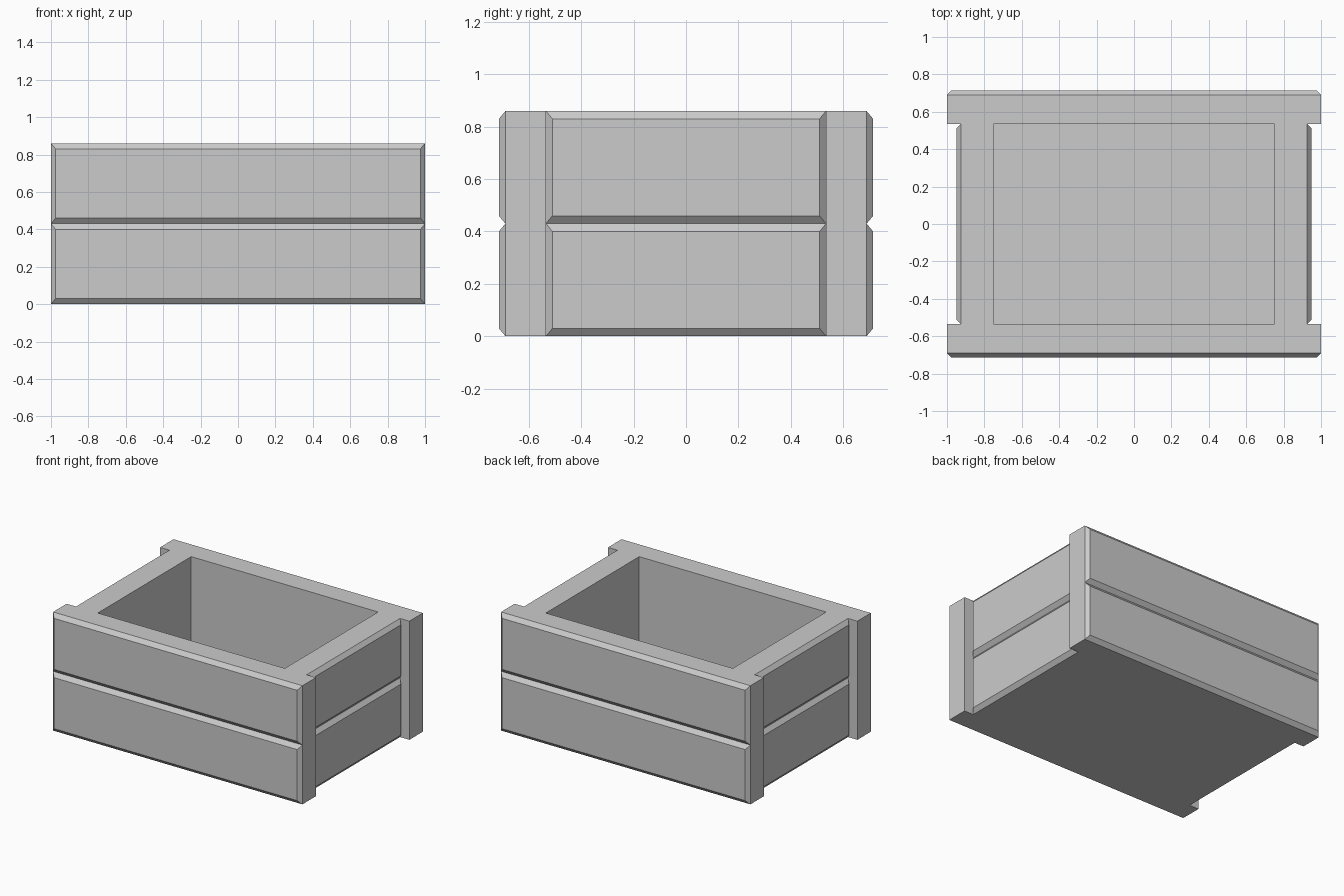
import bpy
import bmesh
from mathutils import Matrix, Vector
from math import pi

old = bpy.data.objects.get("Cube")
if old:
    bpy.data.objects.remove(old, do_unlink=True)

HEIGHT = 0.86
FACE_Y = 0.69      # front and back faces of the body
RECESS_X = 0.925   # side faces between the corner posts
RECESS_Y = 0.535   # half length of the side recess
BEVEL = 0.025      # how far the planks stand out

grey = bpy.data.materials.new("grey")
grey.use_nodes = True
colour = (0.6, 0.6, 0.6, 1)
grey.diffuse_color = colour
grey.node_tree.nodes["Principled BSDF"].inputs["Base Color"].default_value = colour


def add_object(name, bm):
    bmesh.ops.recalc_face_normals(bm, faces=bm.faces)
    mesh = bpy.data.meshes.new(name)
    bm.to_mesh(mesh)
    bm.free()
    mesh.materials.append(grey)
    obj = bpy.data.objects.new(name, mesh)
    bpy.context.collection.objects.link(obj)
    return obj


def prism(name, outline, bottom, top):
    bm = bmesh.new()
    face = bm.faces.new([bm.verts.new((x, y, bottom)) for x, y in outline])
    new = bmesh.ops.extrude_face_region(bm, geom=[face])["geom"]
    verts = [v for v in new if isinstance(v, bmesh.types.BMVert)]
    bmesh.ops.translate(bm, vec=(0, 0, top - bottom), verts=verts)
    return add_object(name, bm)


def plank(name, half_width, distance, bottom, angle):
    """Bevelled board facing -y, turned about z to its side."""
    bm = bmesh.new()
    top = bottom + HEIGHT / 2

    def ring(w, y, inset):
        return [bm.verts.new(p) for p in (
            (-w, y, bottom + inset), (w, y, bottom + inset),
            (w, y, top - inset), (-w, y, top - inset))]

    back = ring(half_width, -distance, 0)
    front = ring(half_width - BEVEL, -distance - BEVEL, 0.03)
    bm.faces.new(front)
    for i in range(4):
        j = (i + 1) % 4
        bm.faces.new((back[i], back[j], front[j], front[i]))
    bm.transform(Matrix.Rotation(angle, 4, "Z"))
    obj = add_object(name, bm)
    # the open back lies against the body, so make the front face outward
    outward = Matrix.Rotation(angle, 3, "Z") @ Vector((0, -1, 0))
    if obj.data.polygons[0].normal.dot(outward) < 0:
        obj.data.flip_normals()


# Body with four corner posts and recessed sides
quarter = [(1, FACE_Y), (1, RECESS_Y), (RECESS_X, RECESS_Y)]
right_half = quarter + [(x, -y) for x, y in reversed(quarter)]
outline = right_half + [(-x, y) for x, y in reversed(right_half)]
body = prism("crate_body", outline, 0, HEIGHT)

# Hollow inside
corners = [(-0.75, -0.535), (0.75, -0.535), (0.75, 0.535), (-0.75, 0.535)]
cutter = prism("cavity_cutter", corners, 0.1, HEIGHT + 0.2)
cutter.hide_render = True
cutter.hide_viewport = True
cut = body.modifiers.new("cavity", "BOOLEAN")
cut.operation = "DIFFERENCE"
cut.solver = "EXACT"
cut.object = cutter

# Two planks on every side
sides = (("front", 1, FACE_Y, 0), ("left", RECESS_Y, RECESS_X, pi / 2),
         ("back", 1, FACE_Y, pi), ("right", RECESS_Y, RECESS_X, -pi / 2))
for side, half_width, distance, angle in sides:
    for level, bottom in (("lower", 0), ("upper", HEIGHT / 2)):
        plank(f"{side}_{level}_plank", half_width, distance, bottom, angle)
